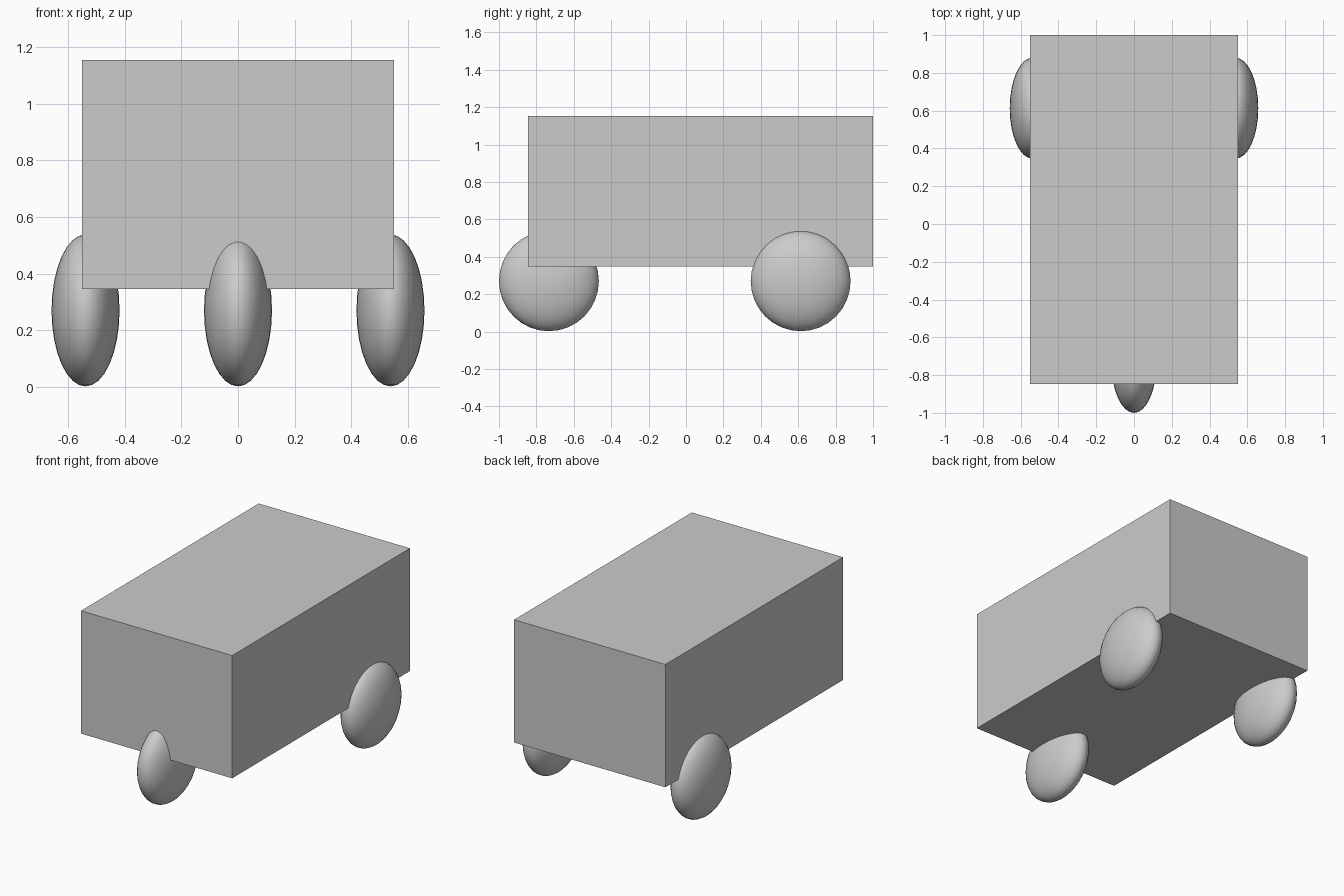
import bpy

if "Cube" in bpy.data.objects:
    bpy.data.objects.remove(bpy.data.objects["Cube"])


def wheel(name, x, y):
    # Flattened ball used as a wheel
    bpy.ops.mesh.primitive_uv_sphere_add(segments=32, ring_count=16, radius=1, location=(x, y, 0.27))
    ob = bpy.context.object
    ob.name = name
    ob.scale = (0.12, 0.267, 0.268)
    bpy.ops.object.transform_apply(location=False, rotation=False, scale=True)
    bpy.ops.object.shade_smooth()


# Box body
bpy.ops.mesh.primitive_cube_add(size=1, location=(0, 0.077, 0.75))
body = bpy.context.object
body.name = "body"
body.scale = (1.1, 1.846, 0.807)
bpy.ops.object.transform_apply(location=False, rotation=False, scale=True)

# Single front wheel and a pair of rear wheels
wheel("front_wheel", 0, -0.733)
for side, sx in (("left", -1), ("right", 1)):
    wheel("rear_wheel_" + side, sx * 0.538, 0.613)
